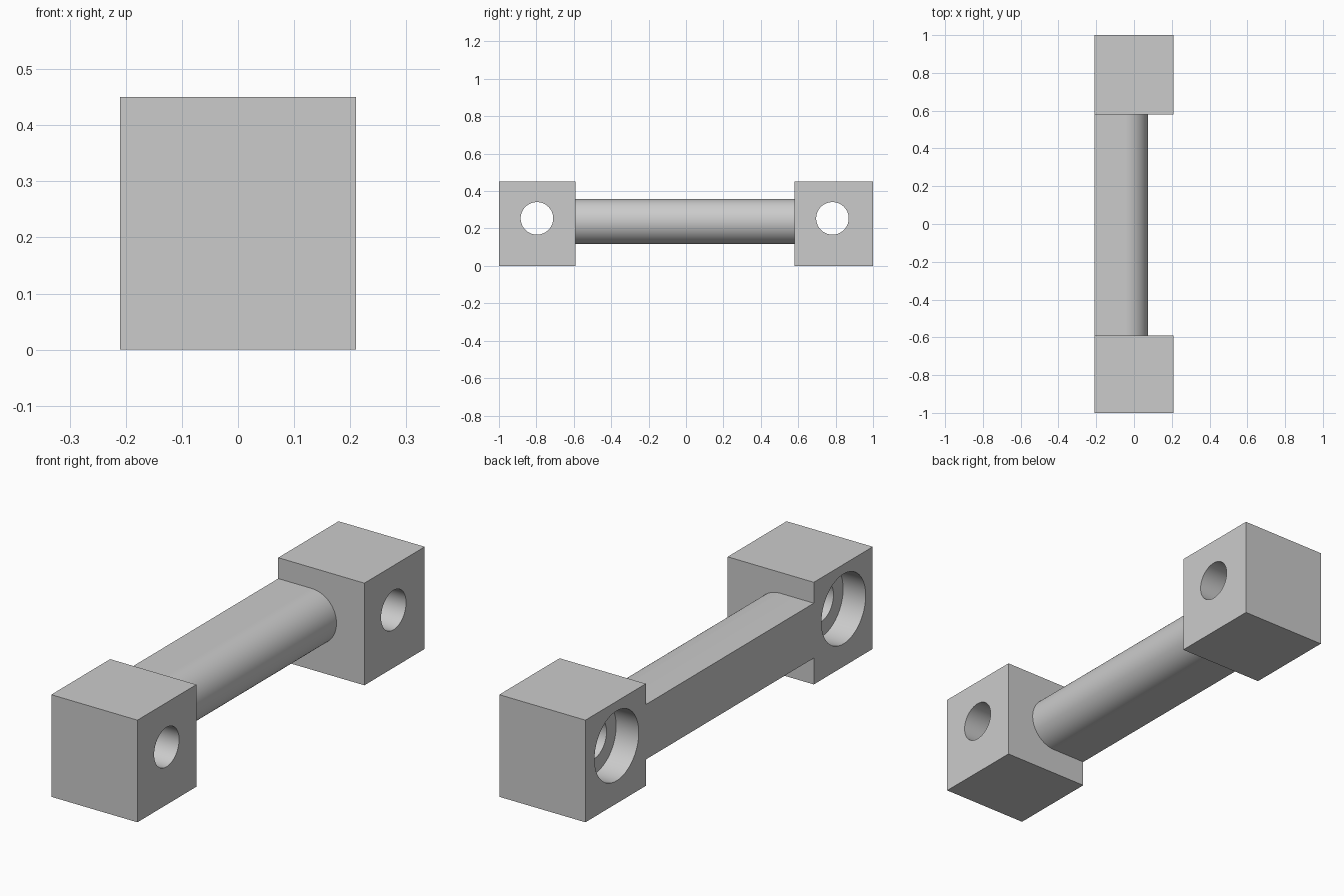
import bpy, bmesh, math
from mathutils import Matrix

cube = bpy.data.objects.get("Cube")
if cube:
    bpy.data.objects.remove(cube, do_unlink=True)

grey = bpy.data.materials.new("plain_grey")
grey.use_nodes = True
colour = (0.6, 0.6, 0.6, 1)
grey.diffuse_color = colour
grey.node_tree.nodes["Principled BSDF"].inputs["Base Color"].default_value = colour

HALF_W, HEIGHT = 0.21, 0.45
BORE_Z, BORE_R, RECESS_R, RECESS_DEPTH = 0.254, 0.087, 0.154, 0.11
BAR_Z, BAR_R, BAR_AXIS_X = 0.237, 0.121, -0.047


def make_object(name, bm):
    bmesh.ops.recalc_face_normals(bm, faces=bm.faces)
    mesh = bpy.data.meshes.new(name)
    bm.to_mesh(mesh)
    bm.free()
    mesh.materials.append(grey)
    obj = bpy.data.objects.new(name, mesh)
    bpy.context.collection.objects.link(obj)
    return obj


def activate(obj):
    bpy.ops.object.select_all(action='DESELECT')
    obj.select_set(True)
    bpy.context.view_layer.objects.active = obj


def smooth(obj):
    activate(obj)
    bpy.ops.object.shade_smooth_by_angle(angle=math.radians(30))


def x_cylinder(name, radius, x0, x1, y, z):
    bm = bmesh.new()
    place = Matrix.Translation(((x0 + x1) / 2, y, z)) @ Matrix.Rotation(math.pi / 2, 4, 'Y')
    bmesh.ops.create_cone(bm, cap_ends=True, segments=64, radius1=radius,
                          radius2=radius, depth=x1 - x0, matrix=place)
    obj = make_object(name, bm)
    obj.hide_render = True
    return obj


def end_block(name, y0, y1, bore_y):
    # Square block
    bm = bmesh.new()
    place = (Matrix.Translation((0, (y0 + y1) / 2, HEIGHT / 2))
             @ Matrix.Diagonal((2 * HALF_W, y1 - y0, HEIGHT, 1)))
    bmesh.ops.create_cube(bm, size=1, matrix=place)
    block = make_object(name, bm)
    # Through hole and wide recess on the flat side
    cutters = [
        x_cylinder("hole_cutter", BORE_R, -0.5, 0.5, bore_y, BORE_Z),
        x_cylinder("recess_cutter", RECESS_R, -0.5, RECESS_DEPTH - HALF_W, bore_y, BORE_Z),
    ]
    activate(block)
    for cutter in cutters:
        mod = block.modifiers.new(cutter.name, 'BOOLEAN')
        mod.operation = 'DIFFERENCE'
        mod.solver = 'EXACT'
        mod.object = cutter
        bpy.ops.object.modifier_apply(modifier=mod.name)
    for cutter in cutters:
        bpy.data.objects.remove(cutter, do_unlink=True)
    smooth(block)


FRONT_INNER, BACK_INNER = -0.59, 0.58
end_block("front_block", -1, FRONT_INNER, -0.797)
end_block("back_block", BACK_INNER, 1, 0.783)

# Grip bar: D-shaped profile, flat towards -x, extruded along y
steps = 40
profile = [(-HALF_W, BAR_Z - BAR_R)]
for i in range(steps + 1):
    a = math.pi * (i / steps - 0.5)
    profile.append((BAR_AXIS_X + BAR_R * math.cos(a), BAR_Z + BAR_R * math.sin(a)))
profile.append((-HALF_W, BAR_Z + BAR_R))
bm = bmesh.new()
face = bm.faces.new([bm.verts.new((x, FRONT_INNER, z)) for x, z in profile])
ext = bmesh.ops.extrude_face_region(bm, geom=[face])
moved = [v for v in ext["geom"] if isinstance(v, bmesh.types.BMVert)]
bmesh.ops.translate(bm, verts=moved, vec=(0, BACK_INNER - FRONT_INNER, 0))
# The ends sit against the blocks, so leave them open
caps = [f for f in bm.faces if len(f.verts) > 4]
bmesh.ops.delete(bm, geom=caps, context='FACES_ONLY')
smooth(make_object("grip_bar", bm))
